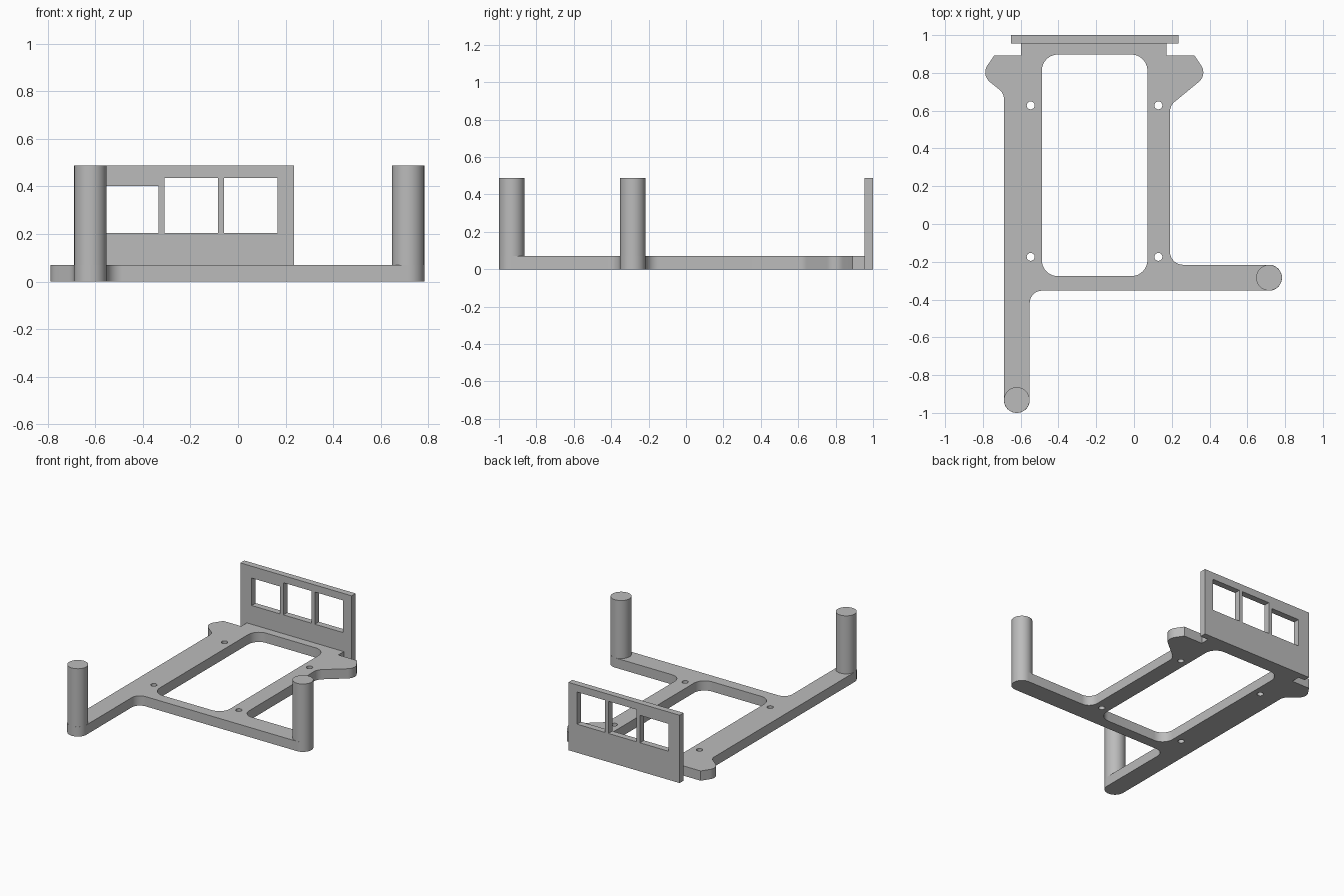
import bpy
from math import pi, radians, sin, cos, tan
from mathutils import Vector

cube = bpy.data.objects.get("Cube")
if cube:
    bpy.data.objects.remove(cube, do_unlink=True)

grey = bpy.data.materials.new("plain_grey")
grey.use_nodes = True
COLOUR = (0.5, 0.5, 0.5, 1)
grey.diffuse_color = COLOUR
grey.node_tree.nodes["Principled BSDF"].inputs["Base Color"].default_value = COLOUR

BASE_H, TOP, POST_R = 0.07, 0.487, 0.068


def rounded(corners, steps=10):
    """Outline from (x, y, radius) corners, with each corner filleted."""
    points = []
    for i, (x, y, r) in enumerate(corners):
        p = Vector((x, y))
        if r == 0:
            points.append(p)
            continue
        a = (Vector(corners[i - 1][:2]) - p).normalized()
        b = (Vector(corners[(i + 1) % len(corners)][:2]) - p).normalized()
        half = a.angle(b) / 2
        centre = p + (a + b).normalized() * r / sin(half)
        start = p + a * r / tan(half) - centre
        end = p + b * r / tan(half) - centre
        sweep = pi - 2 * half
        for k in range(steps + 1):
            t = k / steps
            points.append(centre + (start * sin((1 - t) * sweep)
                                    + end * sin(t * sweep)) / sin(sweep))
    return points


def box(x0, x1, y0, y1, r=0):
    return rounded([(x0, y0, r), (x1, y0, r), (x1, y1, r), (x0, y1, r)])


def circle(x, y, r, n=24):
    return [Vector((x + r * cos(2 * pi * k / n), y + r * sin(2 * pi * k / n)))
            for k in range(n)]


def finish(obj, name):
    obj.name = obj.data.name = name
    obj.data.materials.clear()
    obj.data.materials.append(grey)
    bpy.ops.object.shade_smooth_by_angle(angle=radians(30))


def slab(name, outlines, thickness, location, rotation=(0, 0, 0)):
    """Extruded flat shape; the first outline is the edge, the rest are holes."""
    curve = bpy.data.curves.new(name, "CURVE")
    curve.dimensions = "2D"
    curve.fill_mode = "BOTH"
    curve.extrude = thickness / 2
    for outline in outlines:
        spline = curve.splines.new("POLY")
        spline.points.add(len(outline) - 1)
        for point, p in zip(spline.points, outline):
            point.co = (p.x, p.y, 0, 1)
        spline.use_cyclic_u = True
    obj = bpy.data.objects.new(name, curve)
    obj.location, obj.rotation_euler = location, rotation
    bpy.context.collection.objects.link(obj)
    bpy.ops.object.select_all(action="DESELECT")
    obj.select_set(True)
    bpy.context.view_layer.objects.active = obj
    bpy.ops.object.convert(target="MESH")
    obj = bpy.context.object
    # Weld the caps to the walls
    bpy.ops.object.mode_set(mode="EDIT")
    bpy.ops.mesh.select_all(action="SELECT")
    bpy.ops.mesh.remove_doubles(threshold=0.0001)
    bpy.ops.mesh.normals_make_consistent(inside=False)
    bpy.ops.object.mode_set(mode="OBJECT")
    finish(obj, name)


# Base frame: two rails, a front arm, a side arm and two rear ears
END_R = POST_R - 0.0005
frame = rounded([
    (-0.689, -1.0, END_R), (-0.552, -1.0, END_R),          # front arm
    (-0.552, -0.353, 0.065),
    (0.783, -0.353, END_R), (0.783, -0.216, END_R),        # side arm
    (0.19, -0.216, 0.07),
    (0.19, 0.626, 0.07), (0.389, 0.79, 0.065), (0.32, 0.892, 0),   # left ear
    (0.172, 0.892, 0), (0.172, 0.955, 0),
    (-0.599, 0.955, 0), (-0.599, 0.892, 0),
    (-0.74, 0.892, 0), (-0.81, 0.79, 0.065), (-0.689, 0.692, 0.06),  # right ear
])
opening = box(-0.488, 0.071, -0.276, 0.897, 0.085)
screw_holes = [circle(x, y, 0.021) for x in (-0.547, 0.129) for y in (-0.174, 0.628)]
slab("base_frame", [frame, opening] + screw_holes, BASE_H, (0, 0, BASE_H / 2))

# Upright rear panel with three windows
windows = [box(-0.56, -0.335, 0.205, 0.402), box(-0.308, -0.083, 0.205, 0.436),
           box(-0.058, 0.165, 0.205, 0.436)]
slab("rear_panel", [box(-0.65, 0.235, 0, TOP)] + windows, 0.045,
     (0, 0.9775, 0), (pi / 2, 0, 0))

# Round posts at the ends of the arms
for name, x, y in (("front_post", -0.6205, -0.932), ("side_post", 0.715, -0.2845)):
    bpy.ops.mesh.primitive_cylinder_add(
        vertices=48, radius=POST_R, depth=TOP - BASE_H,
        location=(x, y, (TOP + BASE_H) / 2))
    finish(bpy.context.object, name)
